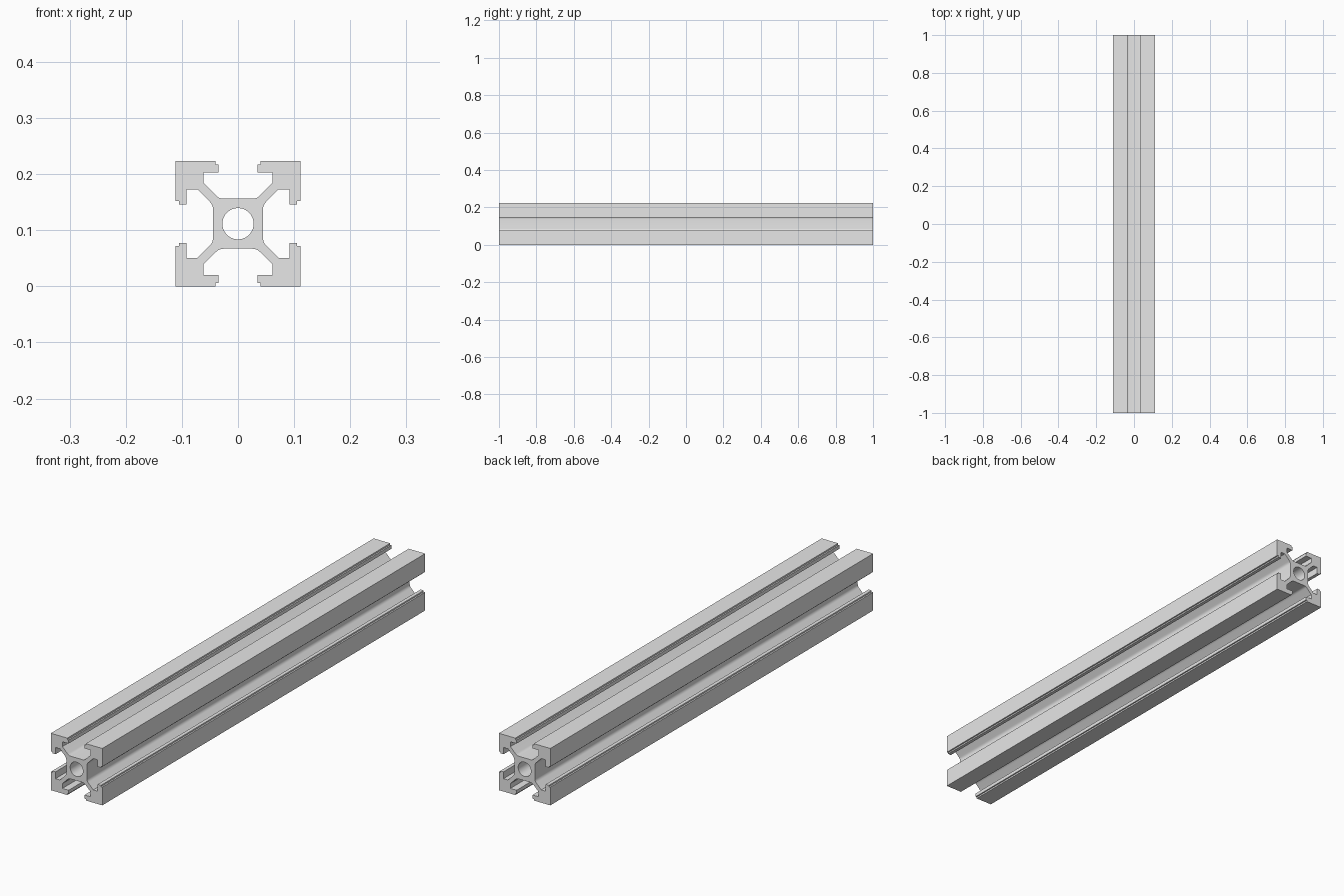
import bpy, bmesh, math
from mathutils import Vector

default = bpy.data.objects.get("Cube")
if default:
    bpy.data.objects.remove(default)

UNIT = 0.01115          # profile is drawn with a half width of 10 units
HALF_LENGTH = 1.0
BORE_RADIUS = 2.5
BORE_SIDES = 48

# One material for the bare metal
metal = bpy.data.materials.new("light grey metal")
metal.use_nodes = True
metal.diffuse_color = (0.8, 0.8, 0.8, 1)
metal.node_tree.nodes["Principled BSDF"].inputs["Base Color"].default_value = (0.8, 0.8, 0.8, 1)


def fillet(start, corner, end, steps=6):
    """Rounded bend between two straight runs."""
    a, b, c = Vector(start), Vector(corner), Vector(end)
    return [a.lerp(b, i / steps).lerp(b.lerp(c, i / steps), i / steps)
            for i in range(steps + 1)]


def rail_outline():
    # Core, diagonal web, slot wall and stepped lip for one eighth
    eighth = fillet((2.3, 4), (3, 4), (3.5, 4.5))
    eighth += [Vector(p) for p in ((5.5, 6.5), (5.5, 8.2), (3.1, 8.2),
                                   (3.1, 9.45), (3.6, 9.45), (3.6, 10))]
    # Mirror across the diagonal, then turn through four quarters
    quarter = eighth + [Vector((10, 10))] + [Vector((p.y, p.x)) for p in reversed(eighth)]
    outline = []
    for _ in range(4):
        outline += quarter
        quarter = [Vector((p.y, -p.x)) for p in quarter]
    return outline


def add_loop(bm, points):
    verts = [bm.verts.new((p.x * UNIT, -HALF_LENGTH, (p.y + 10) * UNIT)) for p in points]
    return [bm.edges.new((v, verts[i - 1])) for i, v in enumerate(verts)]


# Fill the profile around the bore and extrude it along the rail
bm = bmesh.new()
angles = [math.tau * i / BORE_SIDES for i in range(BORE_SIDES)]
bore = [Vector((math.cos(a), math.sin(a))) * BORE_RADIUS for a in angles]
edges = add_loop(bm, rail_outline()) + add_loop(bm, bore)
bmesh.ops.triangle_fill(bm, edges=edges, use_beauty=True, use_dissolve=False)
extruded = bmesh.ops.extrude_face_region(bm, geom=bm.faces[:], use_keep_orig=True)
far_verts = [g for g in extruded["geom"] if isinstance(g, bmesh.types.BMVert)]
bmesh.ops.translate(bm, verts=far_verts, vec=(0, 2 * HALF_LENGTH, 0))
bmesh.ops.recalc_face_normals(bm, faces=bm.faces[:])

mesh = bpy.data.meshes.new("slotted_rail")
bm.to_mesh(mesh)
bm.free()
mesh.materials.append(metal)
rail = bpy.data.objects.new("slotted_rail", mesh)
bpy.context.collection.objects.link(rail)

# Smooth bends and bore, crisp profile corners
bpy.ops.object.select_all(action="DESELECT")
rail.select_set(True)
bpy.context.view_layer.objects.active = rail
bpy.ops.object.shade_smooth_by_angle(angle=math.radians(25))
